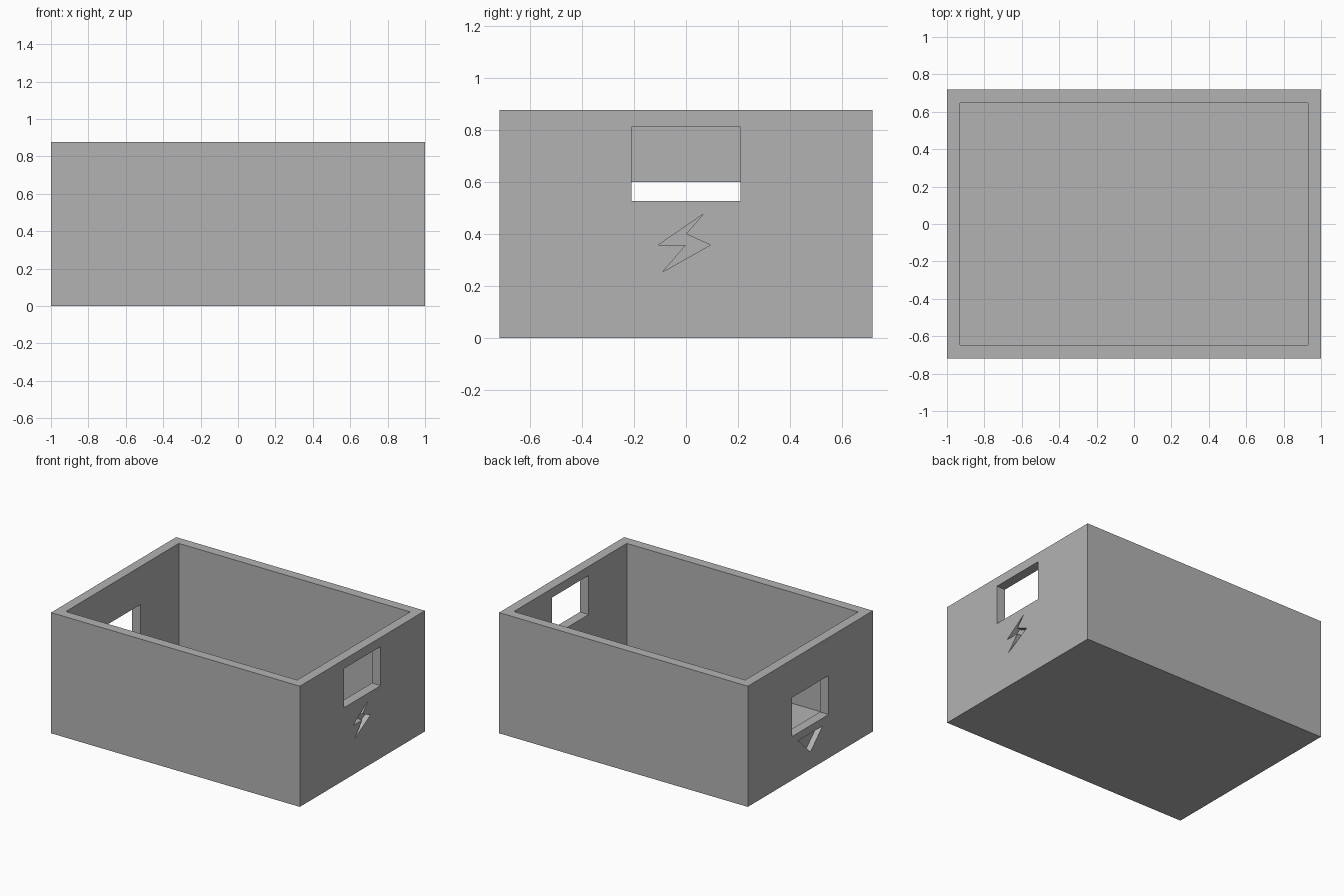
import bpy
import bmesh
from mathutils import Vector

cube = bpy.data.objects.get("Cube")
if cube:
    bpy.data.objects.remove(cube, do_unlink=True)

LENGTH, WIDTH, HEIGHT, WALL = 2.0, 1.436, 0.877, 0.07
RECESS = 0.04

grey = bpy.data.materials.new("plain grey")
grey.use_nodes = True
colour = (0.45, 0.45, 0.45, 1)
grey.diffuse_color = colour
grey.node_tree.nodes["Principled BSDF"].inputs["Base Color"].default_value = colour


def prism(name, outline, x0, x1):
    """Extrude a (y, z) outline along x from x0 to x1."""
    bm = bmesh.new()
    face = bm.faces.new([bm.verts.new((x0, y, z)) for y, z in outline])
    extruded = bmesh.ops.extrude_face_region(bm, geom=[face])["geom"]
    verts = [v for v in extruded if isinstance(v, bmesh.types.BMVert)]
    bmesh.ops.translate(bm, verts=verts, vec=Vector((x1 - x0, 0, 0)))
    bmesh.ops.recalc_face_normals(bm, faces=bm.faces)
    mesh = bpy.data.meshes.new(name)
    bm.to_mesh(mesh)
    bm.free()
    mesh.materials.append(grey)
    obj = bpy.data.objects.new(name, mesh)
    bpy.context.collection.objects.link(obj)
    return obj


def rect(half, z0, z1):
    return [(-half, z0), (half, z0), (half, z1), (-half, z1)]


def carve(target, cutter):
    """Subtract the cutter from the target and discard it."""
    mod = target.modifiers.new(cutter.name, "BOOLEAN")
    mod.operation = "DIFFERENCE"
    mod.solver = "EXACT"
    mod.object = cutter
    cutter.hide_render = True
    bpy.context.view_layer.objects.active = target
    bpy.ops.object.modifier_apply(modifier=mod.name)
    bpy.data.objects.remove(cutter, do_unlink=True)


# Open box
end = LENGTH / 2
box = prism("open_box", rect(WIDTH / 2, 0, HEIGHT), -end, end)
carve(box, prism("cavity", rect(WIDTH / 2 - WALL, WALL, HEIGHT + 0.2),
                 -end + WALL, end - WALL))

# Handle openings, high on one end and lower on the other
for side, bottom, top in ((1, 0.527, 0.811), (-1, 0.317, 0.6)):
    carve(box, prism("handle_opening", rect(0.21, bottom, top),
                     side * (end - WALL - 0.05), side * (end + 0.05)))

# Recessed lightning bolt and triangle under the openings
bolt = [(0.067, 0.477), (0, 0.4), (0.094, 0.358),
        (-0.09, 0.254), (0, 0.358), (-0.106, 0.358)]
triangle = [(-0.14, 0.26), (0.14, 0.26), (0, 0.125)]
for side, outline in ((1, bolt), (-1, triangle)):
    carve(box, prism("recess", outline, side * (end - RECESS), side * (end + 0.05)))
